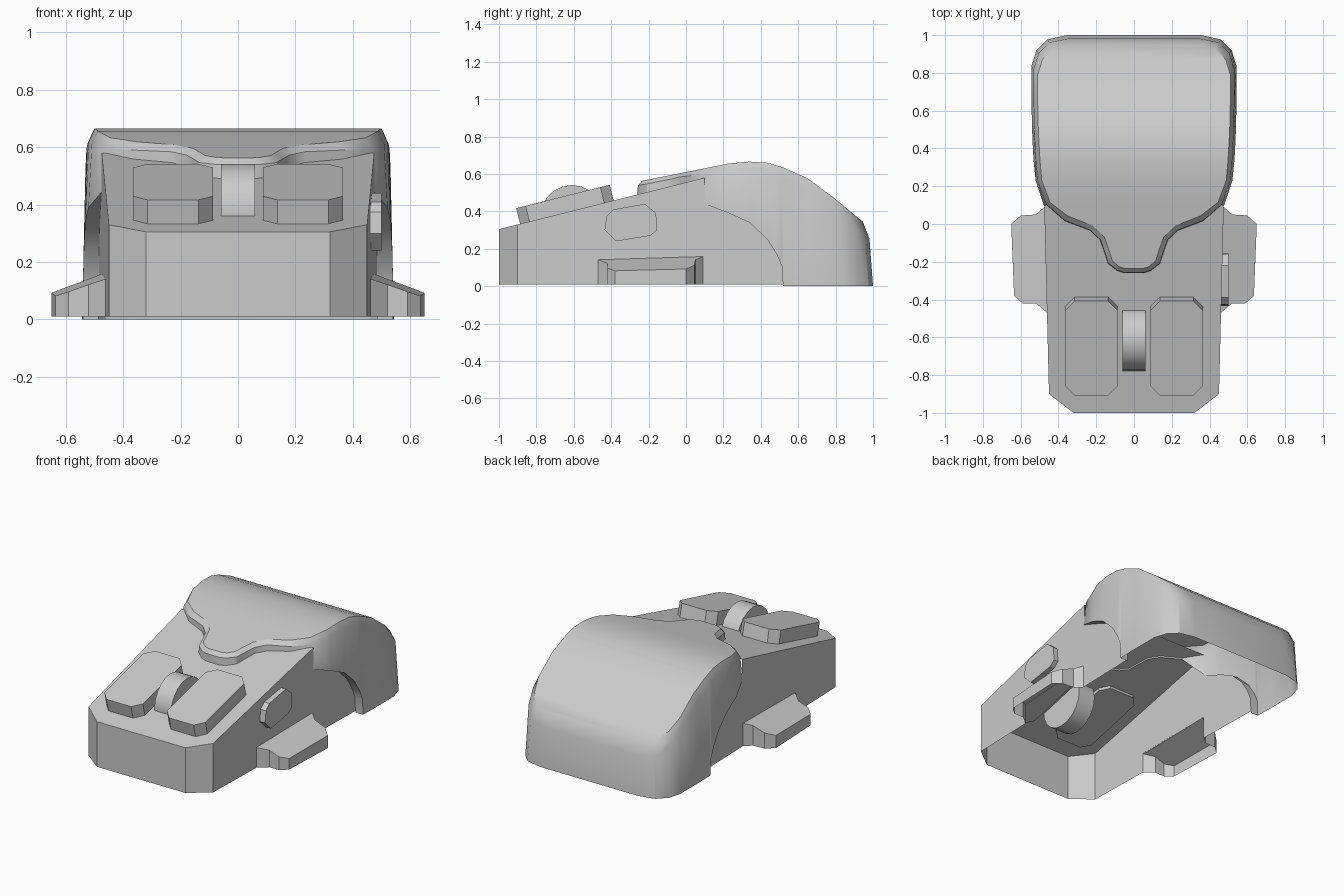
import bpy, bmesh, math
from mathutils import Vector

if "Cube" in bpy.data.objects:
    bpy.data.objects.remove(bpy.data.objects["Cube"])


def slope(y):                       # sloped deck height
    return 0.33 + 0.25 * (y + 0.9)


def side_x(y):                      # body side wall position
    return 0.45 + 0.025 * (y + 0.9)


def interp(table, y):
    if y <= table[0][0]:
        return table[0][1]
    for (a, za), (b, zb) in zip(table, table[1:]):
        if y <= b:
            return za + (zb - za) * (y - a) / (b - a)
    return table[-1][1]


def smooth_by(ob, angle):
    bpy.ops.object.select_all(action='DESELECT')
    ob.select_set(True)
    bpy.context.view_layer.objects.active = ob
    bpy.ops.object.shade_smooth_by_angle(angle=math.radians(angle))


def make(name, verts, faces, smooth=None):
    me = bpy.data.meshes.new(name)
    me.from_pydata([tuple(v) for v in verts], [], faces)
    bm = bmesh.new()
    bm.from_mesh(me)
    bmesh.ops.remove_doubles(bm, verts=bm.verts, dist=0.0002)
    bmesh.ops.recalc_face_normals(bm, faces=bm.faces)
    bm.to_mesh(me)
    bm.free()
    ob = bpy.data.objects.new(name, me)
    bpy.context.collection.objects.link(ob)
    if smooth:
        smooth_by(ob, smooth)
    return ob


def prism(name, low, high, hollow=False):
    # hollow leaves out the bottom and the last (inner) side
    n = len(low)
    faces = [(i, (i + 1) % n, n + (i + 1) % n, n + i) for i in range(n - 1 if hollow else n)]
    faces.append(tuple(range(n, 2 * n)))
    if not hollow:
        faces.append(tuple(reversed(range(n))))
    return make(name, list(low) + list(high), faces)


# Rear arch in side view (y, z)
ARCH = [(0.10, 0.44), (0.23, 0.39), (0.34, 0.34), (0.435, 0.25), (0.485, 0.17), (0.515, 0.10), (0.518, 0.0)]

# Front body: open-bottomed shell with sloped deck
verts, faces = [], []


def add(*pts):
    start = len(verts)
    verts.extend(pts)
    faces.append(tuple(range(start, len(verts))))


deck = [(0.32, -1), (0.45, -0.9), (0.475, 0.1), (-0.475, 0.1), (-0.45, -0.9), (-0.32, -1)]
add(*[(x, y, slope(y)) for x, y in deck])
for (x0, y0), (x1, y1) in [((-0.32, -1), (0.32, -1)), ((0.32, -1), (0.45, -0.9)), ((-0.45, -0.9), (-0.32, -1))]:
    add((x0, y0, 0.01), (x1, y1, 0.01), (x1, y1, slope(y1)), (x0, y0, slope(y0)))
# Side walls with an opening into each wing
notch = [(0.085, 0.01), (0.085, 0.155), (-0.465, 0.135), (-0.465, 0.01)]
side = [(-0.9, 0.01), (-0.9, 0.33), (0.1, 0.58)] + [(y, max(z, 0.01)) for y, z in ARCH] + notch
for s in (1, -1):
    add(*[(s * side_x(y), y, z) for y, z in side])
make("front_body", verts, faces)

# Rear cover: matched inner (top) and outer (skirt) half outlines
TOP = [(-0.24, 0.562), (0.1, 0.63), (0.23, 0.656), (0.34, 0.666), (0.435, 0.66), (0.52, 0.635),
       (0.65, 0.577), (0.79, 0.473), (0.945, 0.345)]
ROWS = [  # inner x, inner y, outer x, outer y
    (.05, -.235, .05, -.26), (.08, -.225, .09, -.247), (.115, -.195, .138, -.21),
    (.13, -.145, .154, -.16), (.157, -.07, .18, -.085), (.215, -.01, .233, -.035),
    (.35, .042, .366, .015), (.445, .115, .478, .10), (.488, .23, .521, .23),
    (.498, .34, .532, .34), (.503, .435, .537, .435), (.506, .485, .539, .485),
    (.507, .515, .54, .515), (.507, .518, .54, .518), (.51, .65, .543, .65),
    (.51, .79, .543, .835), (.485, .87, .517, .92), (.43, .932, .46, .977), (.345, .945, .355, 1.0)]
half = []
for ix, iy, ox, oy in ROWS:
    h = interp(TOP, iy)
    t = 0.1 if oy < 0.09 else 0.35
    mx, my = ox + t * (ix - ox), oy + t * (iy - oy)
    mz = h - interp([(0.0, 0.024), (0.2, 0.045), (0.7, 0.055), (0.94, 0.09)], iy)
    bz = slope(oy) - 0.01 if oy < 0.09 else interp(ARCH, oy)
    half.append([Vector((ix, iy, h)), Vector((mx, my, mz)), Vector((ox, oy, bz))])
flip = lambda v: Vector((-v.x, v.y, v.z))
loop = half + [[flip(v) for v in r] for r in reversed(half)]
verts, faces = [], []
for i, a in enumerate(loop):
    b = loop[(i + 1) % len(loop)]
    for k in (0, 1):
        add(a[k], a[k + 1], b[k + 1], b[k])
for a, b in zip(half, half[1:]):
    add(a[0], b[0], flip(b[0]), flip(a[0]))
    # Arch lip joining cover to body side
    if a[2].y > 0.09 and b[2].y < 0.52:
        p, q = (Vector((side_x(v.y), v.y, v.z)) for v in (a[2], b[2]))
        add(a[2], b[2], q, p)
        add(*[flip(v) for v in (a[2], p, q, b[2])])
make("rear_cover", verts, faces, smooth=32)

# Side wings, hollow and open underneath
WING = [(.475, .09), (.52, .05), (.60, .045), (.65, 0), (.635, -.38), (.59, -.42), (.52, -.42), (.46, -.47)]
for s, label in ((1, "right"), (-1, "left")):
    prism(label + "_wing", [(s * x, y, 0.01) for x, y in WING],
          [(s * x, y, 0.092 - 0.36 * (x - 0.65) + 0.04 * y) for x, y in WING], hollow=True)

# Two raised top buttons, tilted with the deck
normal = Vector((0, -0.25, 1)).normalized()
x0, x1, y0, y1, c = 0.087, 0.365, -0.887, -0.387, 0.05
OCT = [(x0 + c, y0), (x1 - c, y0), (x1, y0 + c), (x1, y1 - c), (x1 - c, y1), (x0 + c, y1), (x0, y1 - c), (x0, y0 + c)]
for s, label in ((1, "right"), (-1, "left")):
    base = [Vector((s * x, y, slope(y))) for x, y in OCT]
    prism(label + "_top_button", [p - normal * 0.02 for p in base], [p + normal * 0.086 for p in base])

# Scroll wheel
bm = bmesh.new()
bmesh.ops.create_cone(bm, cap_ends=True, segments=20, radius1=0.168, radius2=0.168, depth=0.12)
me = bpy.data.meshes.new("scroll_wheel")
bm.to_mesh(me)
bm.free()
wheel = bpy.data.objects.new("scroll_wheel", me)
bpy.context.collection.objects.link(wheel)
wheel.rotation_euler = (0, math.pi / 2, 0)
wheel.location = (0, -0.61, 0.373)
smooth_by(wheel, 30)

# Side button, right side only
SIDE = [(-.425, .375), (-.39, .41), (-.22, .44), (-.16, .39), (-.155, .30), (-.19, .27), (-.375, .24), (-.435, .30)]
prism("side_button", [(0.45, y, z) for y, z in SIDE], [(0.5, y, z) for y, z in SIDE])
